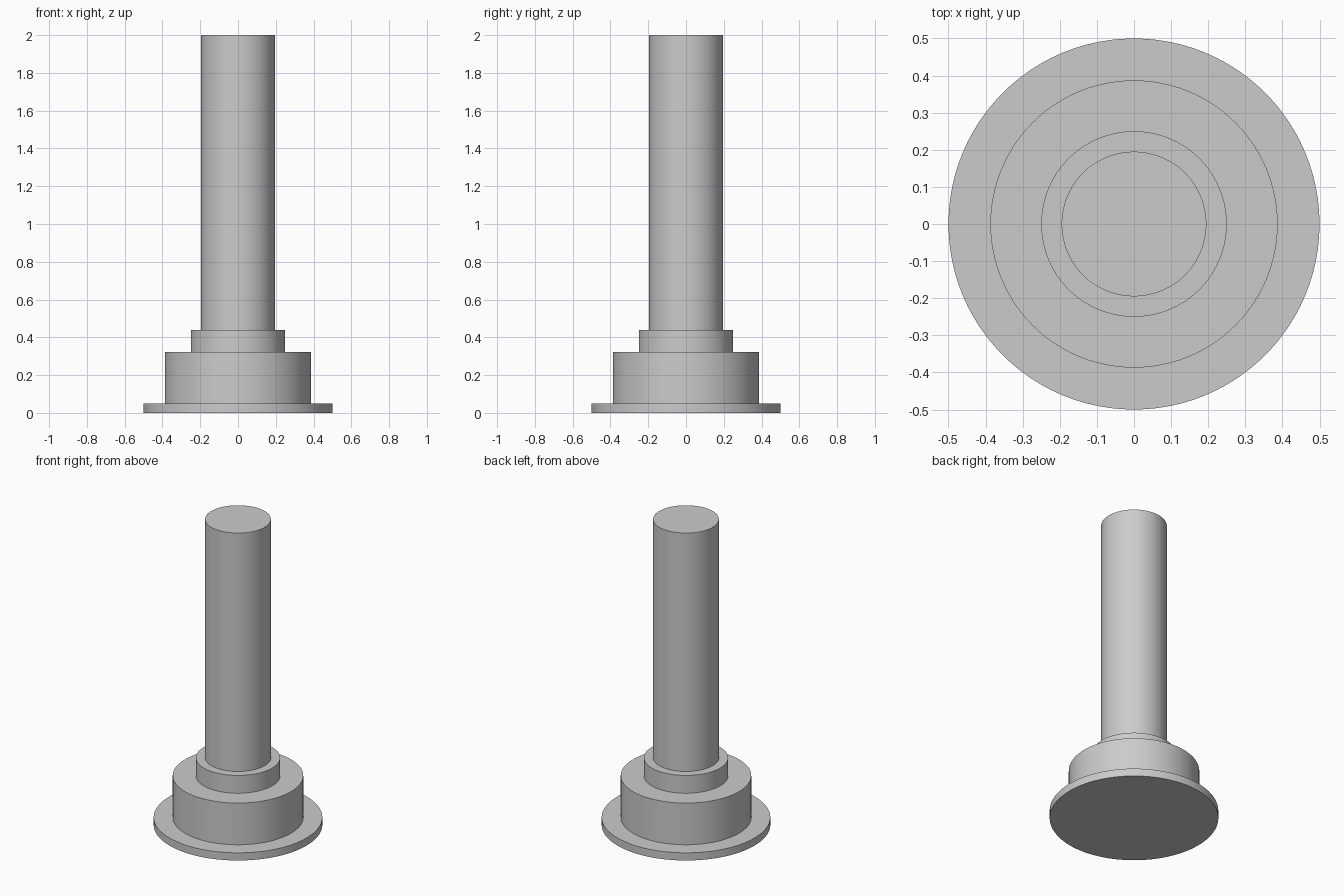
import bpy
import math

cube = bpy.data.objects.get("Cube")
if cube:
    bpy.data.objects.remove(cube, do_unlink=True)

# Single plain grey
grey = bpy.data.materials.new("plain grey")
grey.use_nodes = True
colour = (0.6, 0.6, 0.6, 1)
grey.diffuse_color = colour
grey.node_tree.nodes["Principled BSDF"].inputs["Base Color"].default_value = colour


def disc(name, radius, bottom, top):
    """Upright round part between two heights."""
    bpy.ops.mesh.primitive_cylinder_add(
        vertices=96, radius=radius, depth=top - bottom,
        location=(0, 0, (bottom + top) / 2))
    part = bpy.context.object
    part.name = name
    part.data.materials.append(grey)
    bpy.ops.object.shade_smooth_by_angle(angle=math.radians(30))


# Stepped parts, stacked from the floor up
disc("base_flange", 0.5, 0, 0.05)
disc("lower_hub", 0.387, 0.05, 0.323)
disc("collar", 0.25, 0.323, 0.44)
disc("shaft", 0.195, 0.44, 2)
